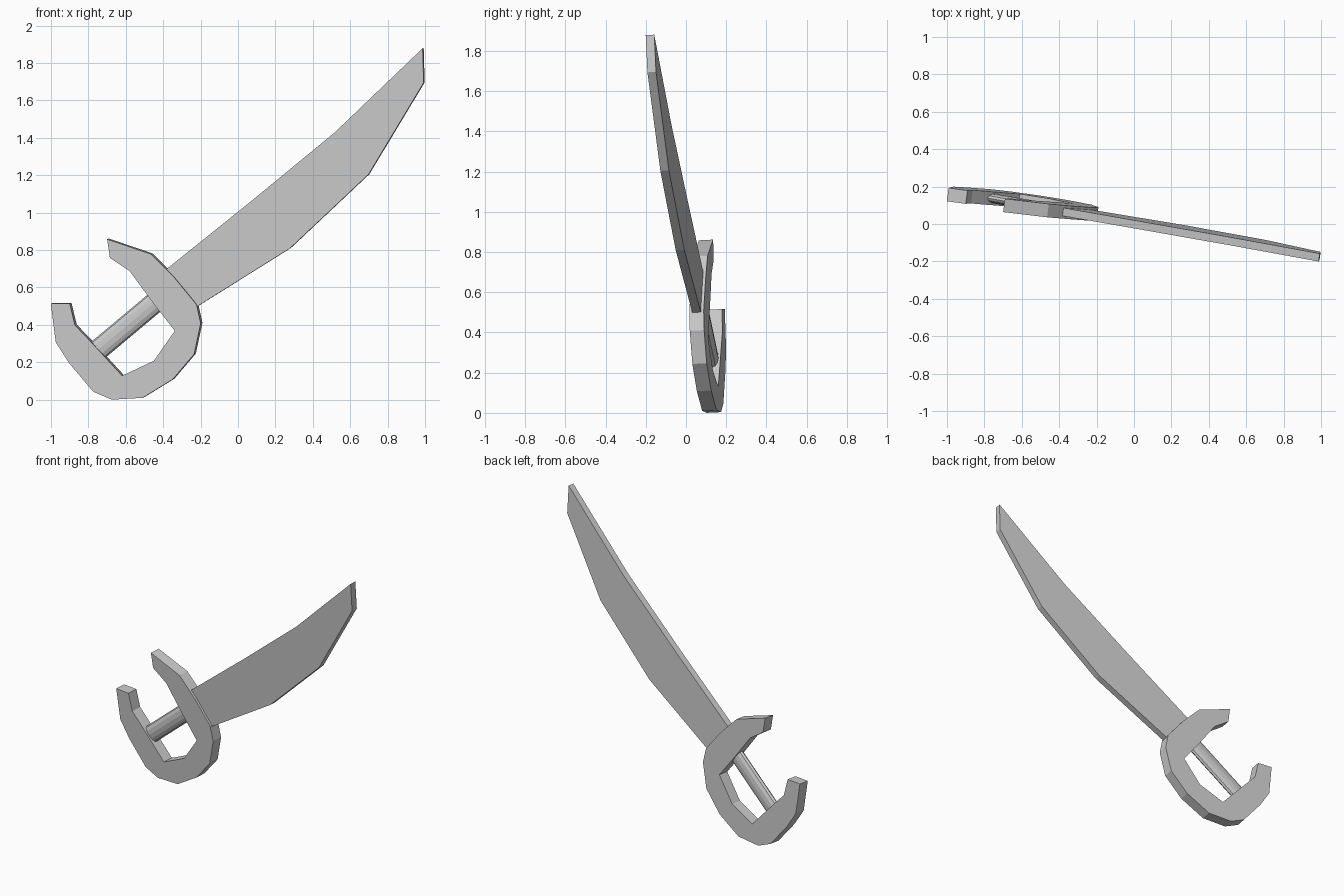
import bpy, bmesh
from mathutils import Vector, Matrix

if "Cube" in bpy.data.objects:
    bpy.data.objects.remove(bpy.data.objects["Cube"])

# The whole sword lies in one slightly turned plane: y depends on x and z
SLOPE_X, SLOPE_Z = -0.135, -0.05
NORMAL = Vector((-SLOPE_X, 1, -SLOPE_Z)).normalized()


def on_plane(x, z):
    return Vector((x, 0.1 + SLOPE_X * (x + 0.7) + SLOPE_Z * (z - 0.86), z))


def finish(name, bm):
    bmesh.ops.recalc_face_normals(bm, faces=bm.faces)
    mesh = bpy.data.meshes.new(name)
    bm.to_mesh(mesh)
    bm.free()
    obj = bpy.data.objects.new(name, mesh)
    bpy.context.collection.objects.link(obj)
    return obj


def plate(name, outline, thickness):
    bm = bmesh.new()
    half = NORMAL * thickness / 2
    face = bm.faces.new([bm.verts.new(on_plane(x, z) - half) for x, z in outline])
    ext = bmesh.ops.extrude_face_region(bm, geom=[face], use_keep_orig=True)
    verts = [g for g in ext["geom"] if isinstance(g, bmesh.types.BMVert)]
    bmesh.ops.translate(bm, verts=verts, vec=half * 2)
    return finish(name, bm)


# Curved blade
plate("blade", [
    (-0.385, 0.695), (0.07, 1.06), (0.52, 1.43), (0.99, 1.88),
    (0.995, 1.695), (0.70, 1.205), (0.28, 0.81), (-0.215, 0.50)], 0.043)

# Hooked knuckle guard
plate("guard", [
    (-0.695, 0.86), (-0.46, 0.78), (-0.34, 0.66), (-0.217, 0.51),
    (-0.195, 0.41), (-0.23, 0.245), (-0.345, 0.11), (-0.505, 0.012),
    (-0.67, 0.002), (-0.77, 0.045), (-0.90, 0.20), (-0.97, 0.31),
    (-0.996, 0.515), (-0.895, 0.515), (-0.867, 0.40), (-0.79, 0.32),
    (-0.615, 0.13), (-0.445, 0.21), (-0.333, 0.37), (-0.45, 0.52),
    (-0.575, 0.69), (-0.68, 0.76)], 0.072)

# Flattened round grip spanning the guard
start, end = on_plane(-0.755, 0.26), on_plane(-0.43, 0.532)
axis = (end - start).normalized()
side = NORMAL.cross(axis).normalized()
basis = Matrix((side * 0.057, NORMAL * 0.026, axis)).transposed().to_4x4()
grip = bmesh.new()
bmesh.ops.create_cone(
    grip, cap_ends=True, segments=12, radius1=1, radius2=1,
    depth=(end - start).length,
    matrix=Matrix.Translation((start + end) / 2) @ basis)
finish("grip", grip)
